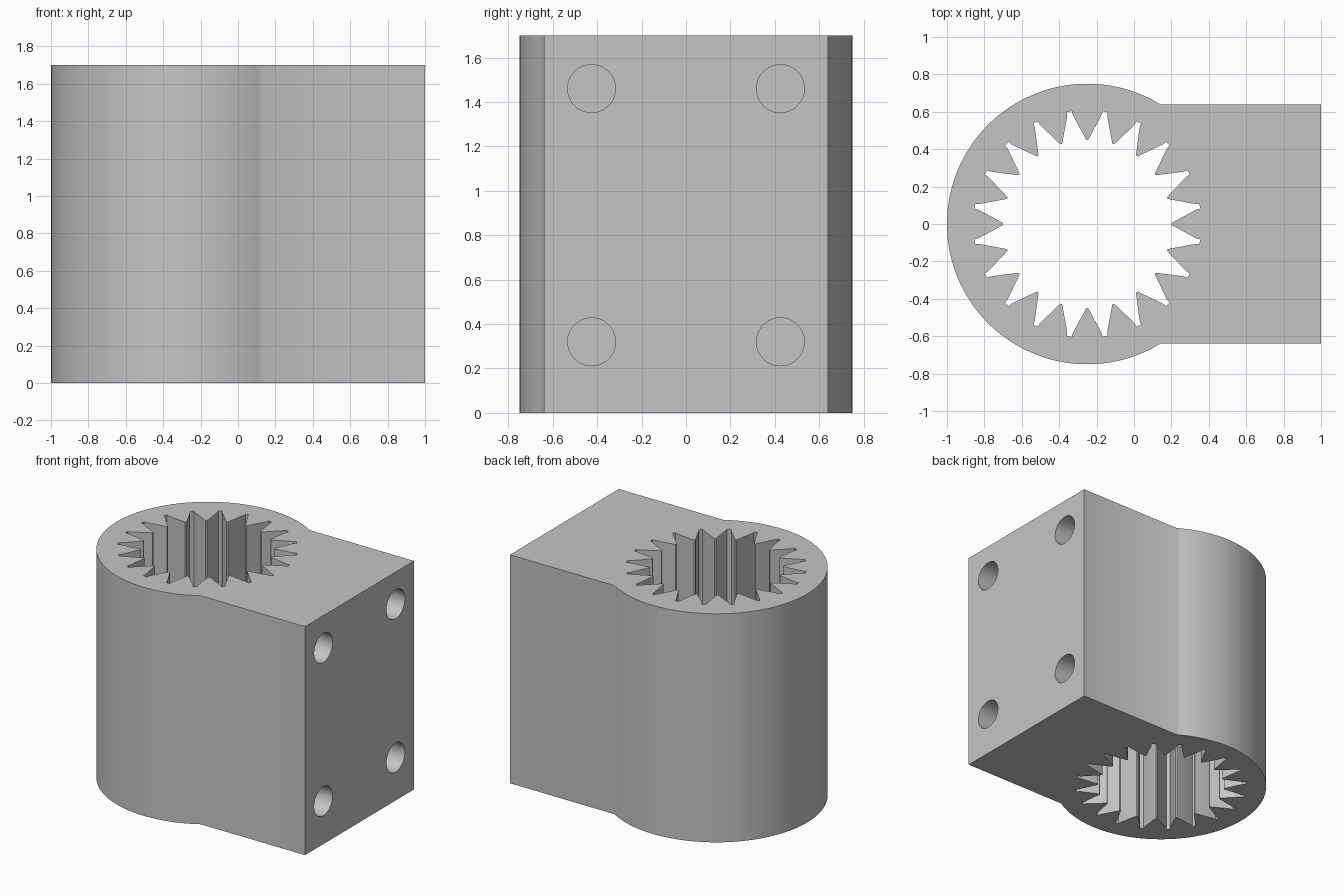
import bpy, bmesh
from math import sin, cos, pi, asin, radians
from mathutils import Matrix

if "Cube" in bpy.data.objects:
    bpy.data.objects.remove(bpy.data.objects["Cube"], do_unlink=True)

HEIGHT = 1.7
BORE_X = -0.25       # bore axis
BARREL_R = 0.75
HALF_W = 0.64        # half width of the mounting block
TEETH = 20

grey = bpy.data.materials.new("plain grey")
grey.use_nodes = True
grey.diffuse_color = (0.56, 0.56, 0.56, 1)
grey.node_tree.nodes["Principled BSDF"].inputs["Base Color"].default_value = grey.diffuse_color


def finish(name, bm):
    bmesh.ops.recalc_face_normals(bm, faces=bm.faces)
    mesh = bpy.data.meshes.new(name)
    bm.to_mesh(mesh)
    bm.free()
    obj = bpy.data.objects.new(name, mesh)
    bpy.context.collection.objects.link(obj)
    mesh.materials.append(grey)
    return obj


def prism(name, points, z0, z1):
    bm = bmesh.new()
    face = bm.faces.new([bm.verts.new((x, y, z0)) for x, y in points])
    top = bmesh.ops.extrude_face_region(bm, geom=[face])["geom"]
    bmesh.ops.translate(bm, vec=(0, 0, z1 - z0),
                        verts=[v for v in top if isinstance(v, bmesh.types.BMVert)])
    return finish(name, bm)


def cut(target, cutter):
    cutter.hide_render = True
    mod = target.modifiers.new("cut", "BOOLEAN")
    mod.operation = "DIFFERENCE"
    mod.solver = "EXACT"
    mod.object = cutter
    bpy.context.view_layer.objects.active = target
    bpy.ops.object.modifier_apply(modifier=mod.name)
    bpy.data.objects.remove(cutter, do_unlink=True)


# Body: round barrel blending into a rectangular mounting block
start = asin(HALF_W / BARREL_R)
steps = 80
outline = [(1, -HALF_W), (1, HALF_W)]
for i in range(steps + 1):
    a = start + (2 * pi - 2 * start) * i / steps
    outline.append((BORE_X + BARREL_R * cos(a), BARREL_R * sin(a)))
body = prism("splined_clamp_body", outline, 0, HEIGHT)

# Splined bore: pointed teeth separated by narrow slots
tooth = [(0.45, -0.005), (0.45, 0.005)]
slot = [(0.585, -0.016), (0.609, -0.013), (0.609, 0.013), (0.585, 0.016)]
bore = []
for i in range(TEETH):
    for shape, turn in ((tooth, i), (slot, i + 0.5)):
        a = 2 * pi * turn / TEETH
        for r, t in shape:
            bore.append((BORE_X + r * cos(a) - t * sin(a), r * sin(a) + t * cos(a)))
cut(body, prism("bore_cutter", bore, -0.1, HEIGHT + 0.1))

# Four blind bolt holes in the flat mounting face
DEPTH = 0.5
for y in (-0.425, 0.425):
    for z in (0.32, 1.46):
        bm = bmesh.new()
        bmesh.ops.create_cone(bm, cap_ends=True, segments=40, radius1=0.108,
                              radius2=0.108, depth=2 * DEPTH,
                              matrix=Matrix.Translation((1, y, z)) @ Matrix.Rotation(pi / 2, 4, "Y"))
        cut(body, finish("bolt_hole_cutter", bm))

# Smooth the barrel and holes, keep the teeth and rims crisp
bpy.ops.object.select_all(action="DESELECT")
body.select_set(True)
bpy.context.view_layer.objects.active = body
bpy.ops.object.shade_smooth_by_angle(angle=radians(35))
